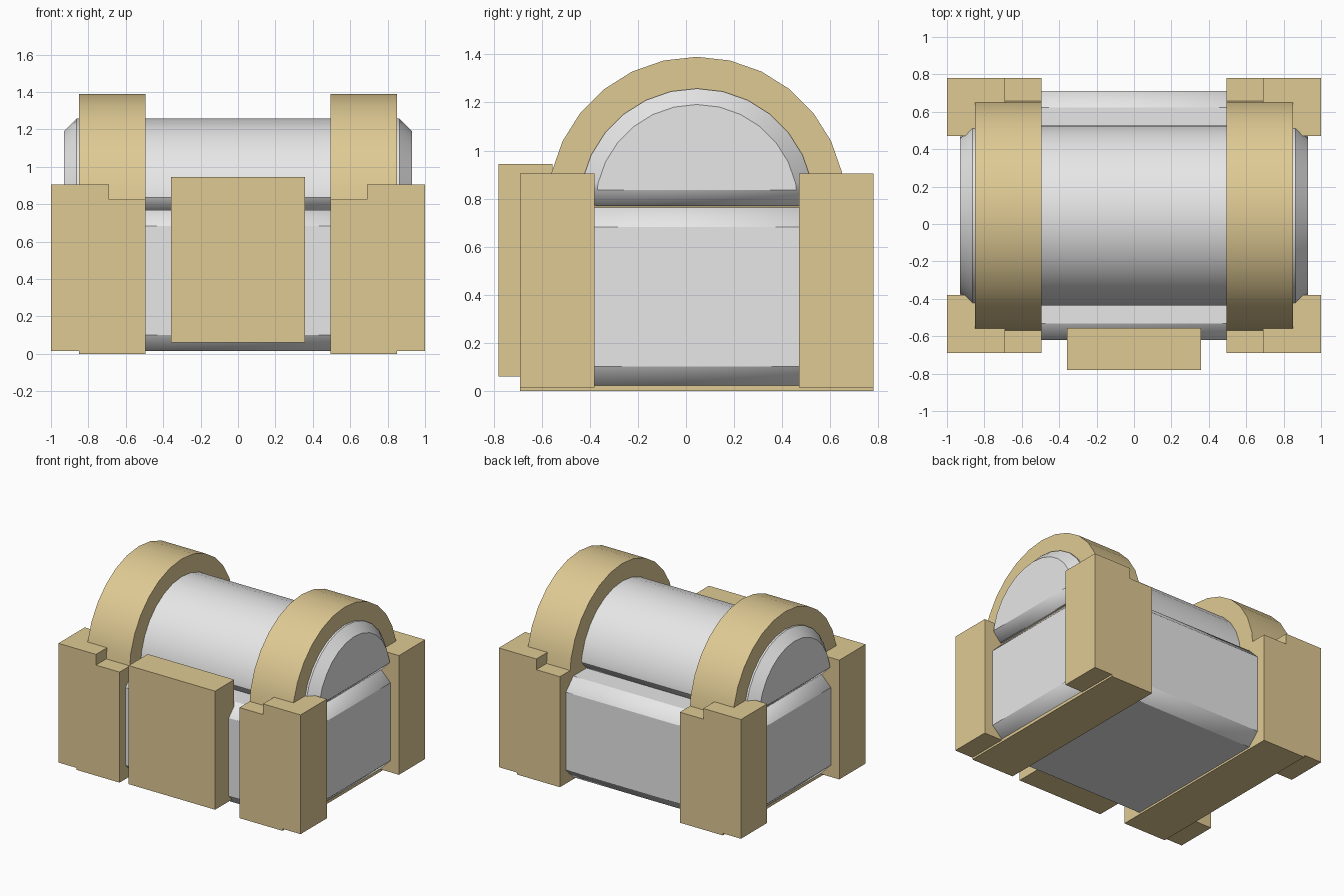
import bpy
import bmesh
import math

cube = bpy.data.objects.get("Cube")
if cube:
    bpy.data.objects.remove(cube)

MID = 0.045      # depth centre of the chest
SEAM = 0.77      # height where lid meets body
ARC_STEPS = 14


def material(name, colour):
    mat = bpy.data.materials.new(name)
    mat.use_nodes = True
    mat.diffuse_color = (*colour, 1)
    bsdf = next(n for n in mat.node_tree.nodes if n.type == 'BSDF_PRINCIPLED')
    bsdf.inputs["Base Color"].default_value = (*colour, 1)
    return mat


tan = material("tan trim", (0.74, 0.59, 0.295))
grey = material("light grey", (0.8, 0.8, 0.8))


def prism(name, profile, x0, x1, mat, bevel=0):
    """Extrude a (y, z) profile along x."""
    bm = bmesh.new()
    face = bm.faces.new([bm.verts.new((x0, y, z)) for y, z in profile])
    out = bmesh.ops.extrude_face_region(bm, geom=[face])
    moved = [v for v in out["geom"] if isinstance(v, bmesh.types.BMVert)]
    bmesh.ops.translate(bm, verts=moved, vec=(x1 - x0, 0, 0))
    bmesh.ops.recalc_face_normals(bm, faces=bm.faces)
    mesh = bpy.data.meshes.new(name)
    bm.to_mesh(mesh)
    bm.free()
    mesh.materials.append(mat)
    obj = bpy.data.objects.new(name, mesh)
    bpy.context.collection.objects.link(obj)
    if bevel:
        mod = obj.modifiers.new("chamfer", 'BEVEL')
        mod.width = bevel
        mod.segments = 1
        mod.limit_method = 'ANGLE'
        mod.angle_limit = math.radians(40)
    bpy.ops.object.select_all(action='DESELECT')
    obj.select_set(True)
    bpy.context.view_layer.objects.active = obj
    bpy.ops.object.shade_smooth_by_angle(angle=math.radians(30))
    return obj


def rect(y0, y1, z0, z1):
    return [(y0, z0), (y1, z0), (y1, z1), (y0, z1)]


def half_disc(radius):
    return [(MID + radius * math.cos(math.pi * i / ARC_STEPS),
             SEAM + radius * math.sin(math.pi * i / ARC_STEPS))
            for i in range(ARC_STEPS + 1)]


# Chamfered body and rounded lid
prism("chest_body", rect(-0.62, 0.71, 0.015, SEAM), -0.93, 0.93, grey, 0.087)
prism("chest_lid", half_disc(0.488), -0.93, 0.93, grey, 0.066)

# Front clasp plate
prism("front_clasp", rect(-0.78, -0.555, 0.06, 0.945), -0.357, 0.357, tan)

# Straps, lid bands and corner posts on both sides
for side, s in (("left", 1), ("right", -1)):
    prism(side + "_lower_strap", rect(-0.69, 0.78, 0, 0.825), s * 0.495, s * 0.85, tan)
    prism(side + "_lid_band", half_disc(0.62), s * 0.495, s * 0.85, tan)
    for end, y0, y1 in (("front", -0.69, -0.38), ("back", 0.47, 0.78)):
        prism(f"{end}_{side}_corner_post", rect(y0, y1, 0.015, 0.905),
              s * 0.69, s * 1.0, tan)
